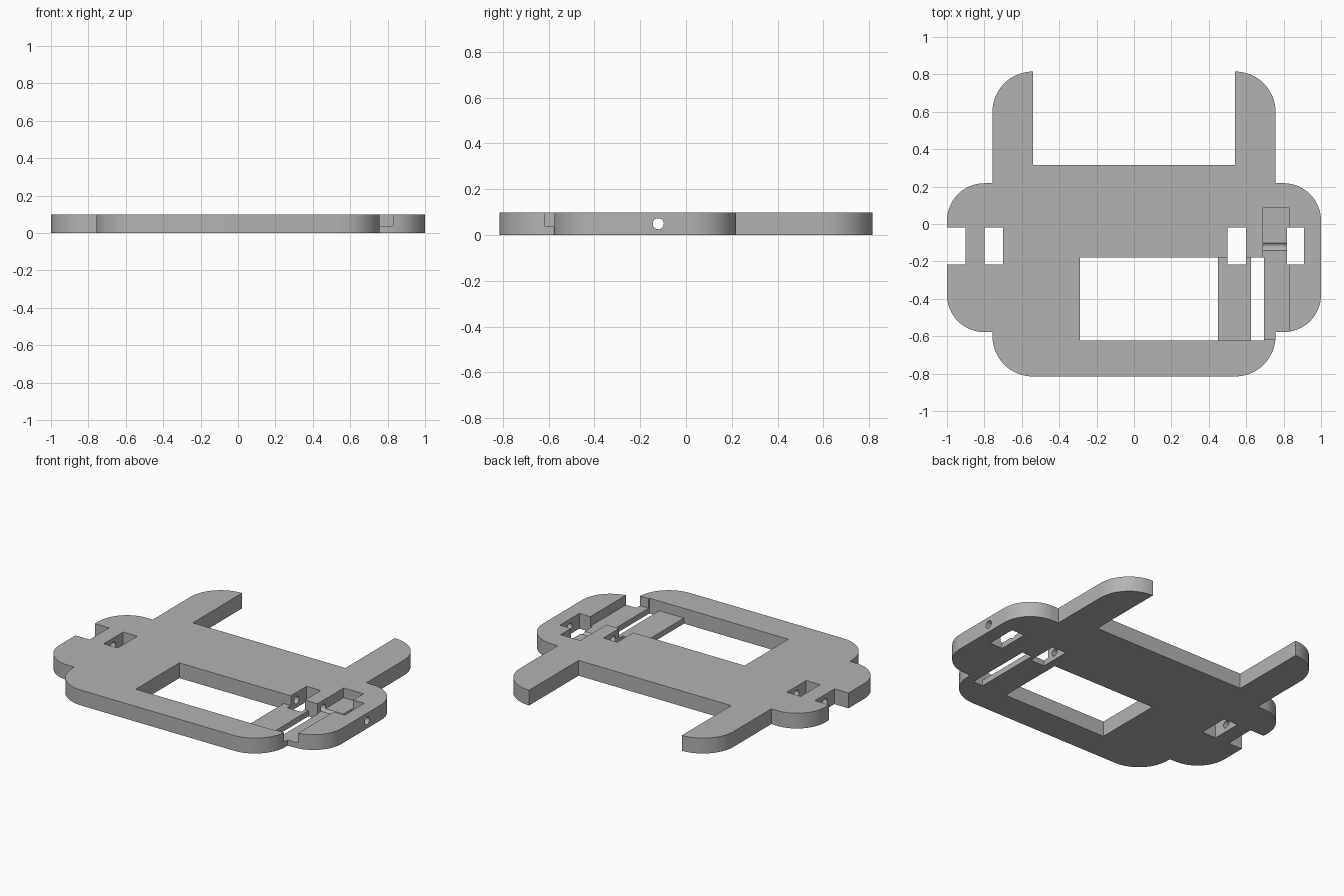
import bpy, bmesh, math
from mathutils import Matrix

cube = bpy.data.objects.get("Cube")
if cube:
    bpy.data.objects.remove(cube, do_unlink=True)

T = 0.098       # plate thickness
FLOOR = 0.036   # height of recess floors

grey = bpy.data.materials.new("light grey")
grey.use_nodes = True
colour = (0.45, 0.45, 0.45, 1)
grey.diffuse_color = colour
grey.node_tree.nodes["Principled BSDF"].inputs["Base Color"].default_value = colour


def arc(cx, cy, r, start, n=16):
    """Quarter circle, counter-clockwise from the start angle."""
    angles = [math.radians(start + 90 * i / n) for i in range(n + 1)]
    return [(cx + r * math.cos(a), cy + r * math.sin(a)) for a in angles]


def add_object(name, bm):
    mesh = bpy.data.meshes.new(name)
    bmesh.ops.recalc_face_normals(bm, faces=bm.faces)
    bm.to_mesh(mesh)
    bm.free()
    mesh.materials.append(grey)
    obj = bpy.data.objects.new(name, mesh)
    bpy.context.collection.objects.link(obj)
    return obj


def box(name, x0, x1, y0, y1, z0=-0.1, z1=0.2):
    bm = bmesh.new()
    bmesh.ops.create_cube(bm, size=1)
    bmesh.ops.scale(bm, vec=(x1 - x0, y1 - y0, z1 - z0), verts=bm.verts)
    bmesh.ops.translate(bm, vec=((x0 + x1) / 2, (y0 + y1) / 2, (z0 + z1) / 2), verts=bm.verts)
    return add_object(name, bm)


# Plate: right half outline from front to back, mirrored and extruded
half = arc(0.541, -0.599, 0.216, -90)
half += [(0.757, -0.578)]
half += arc(0.8, -0.378, 0.2, -90)
half += arc(0.8, 0.018, 0.2, 0)
half += [(0.757, 0.218)]
half += arc(0.541, 0.599, 0.216, 0)
half += [(0.541, 0.315)]
outline = half + [(-x, y) for x, y in reversed(half)]

bm = bmesh.new()
base = bm.faces.new([bm.verts.new((x, y, 0)) for x, y in outline])
top = bmesh.ops.extrude_face_region(bm, geom=[base])["geom"]
bmesh.ops.translate(bm, vec=(0, 0, T), verts=[v for v in top if isinstance(v, bmesh.types.BMVert)])
plate = add_object("plate", bm)

# Cutters for openings, strap slots and recesses
cutters = [
    box("window_cutter", -0.29, 0.45, -0.622, -0.18),
    box("ledge_cutter", 0.44, 0.64, -0.622, -0.18, FLOOR),
    box("slit_cutter", 0.625, 0.695, -0.622, -0.18),
    box("channel_cutter", 0.69, 0.83, -0.615, 0.085, FLOOR),
    box("left_inner_slot_cutter", 0.5, 0.6, -0.217, -0.02),
    box("left_outer_slot_cutter", 0.817, 0.908, -0.217, -0.02),
    box("right_inner_slot_cutter", -0.8, -0.7, -0.217, -0.02),
    box("right_edge_notch_cutter", -1.1, -0.9, -0.217, -0.02),
]

# Pin hole drilled across the whole width
bm = bmesh.new()
bmesh.ops.create_cone(bm, cap_ends=True, segments=32, radius1=0.024, radius2=0.024, depth=2.4,
                      matrix=Matrix.Translation((0, -0.121, T / 2)) @ Matrix.Rotation(math.pi / 2, 4, "Y"))
cutters.append(add_object("pin_hole_cutter", bm))

bpy.ops.object.select_all(action="DESELECT")
bpy.context.view_layer.objects.active = plate
plate.select_set(True)
for cutter in cutters:
    cutter.hide_render = True
    mod = plate.modifiers.new(cutter.name, "BOOLEAN")
    mod.operation = "DIFFERENCE"
    mod.solver = "EXACT"
    mod.object = cutter
    bpy.ops.object.modifier_apply(modifier=mod.name)
    bpy.data.objects.remove(cutter, do_unlink=True)

bpy.ops.object.shade_smooth_by_angle(angle=math.radians(30))
